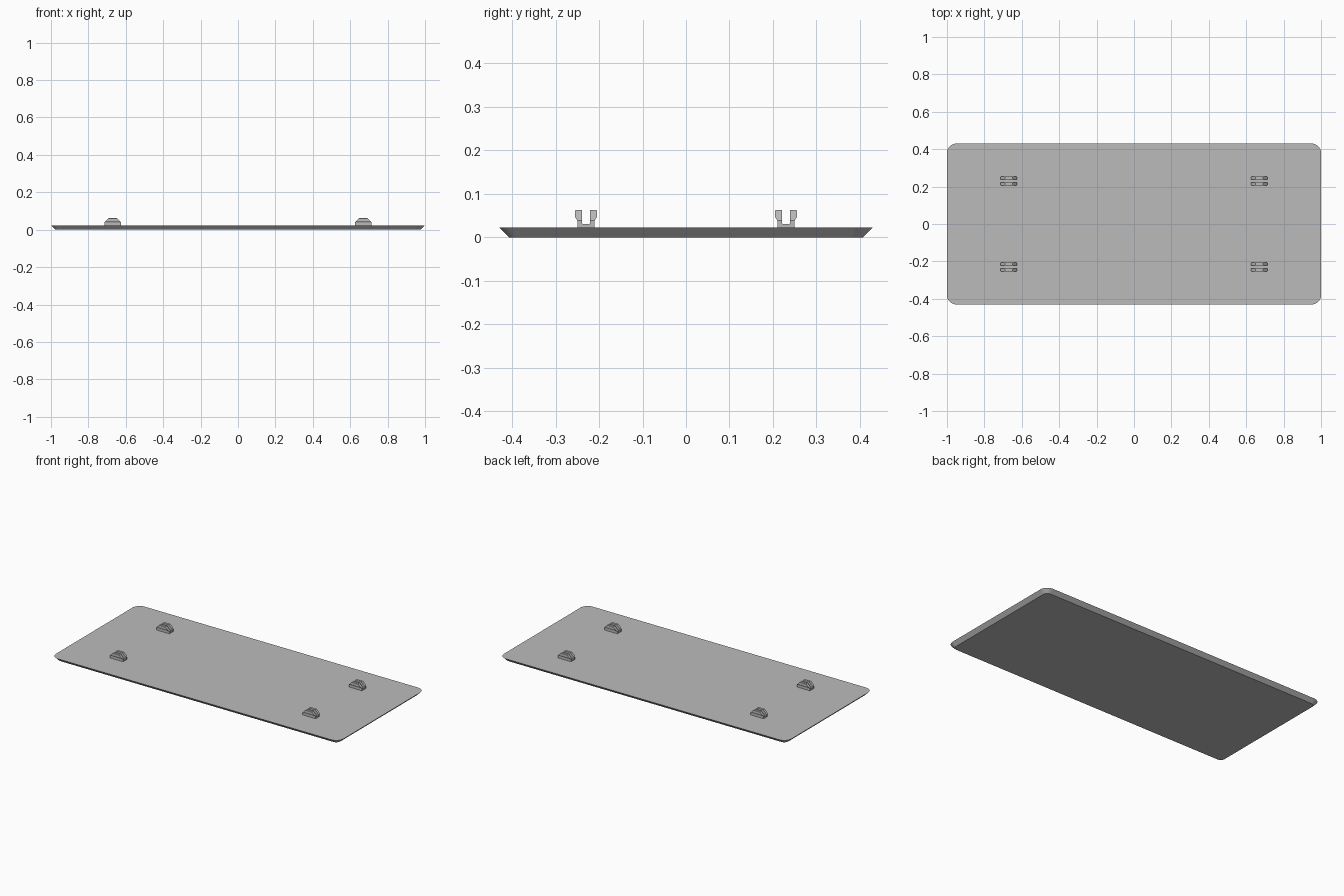
import bpy
import bmesh
from math import cos, sin, pi
from mathutils import Vector

if "Cube" in bpy.data.objects:
    bpy.data.objects.remove(bpy.data.objects["Cube"], do_unlink=True)


def make_material(name, value):
    mat = bpy.data.materials.new(name)
    mat.use_nodes = True
    color = (value, value, value, 1)
    mat.diffuse_color = color
    mat.node_tree.nodes["Principled BSDF"].inputs["Base Color"].default_value = color
    return mat


grey = make_material("plain grey", 0.5)


def finish(bm, name):
    bmesh.ops.recalc_face_normals(bm, faces=bm.faces)
    mesh = bpy.data.meshes.new(name)
    bm.to_mesh(mesh)
    bm.free()
    mesh.materials.append(grey)
    obj = bpy.data.objects.new(name, mesh)
    bpy.context.collection.objects.link(obj)
    return obj


def rounded_ring(bm, half_x, half_y, radius, z, steps=8):
    """Loop of vertices around a rounded rectangle."""
    ring = []
    for corner, (sx, sy) in enumerate([(1, 1), (-1, 1), (-1, -1), (1, -1)]):
        for i in range(steps + 1):
            a = (corner + i / steps) * pi / 2
            ring.append(bm.verts.new((sx * (half_x - radius) + radius * cos(a),
                                      sy * (half_y - radius) + radius * sin(a), z)))
    return ring


# Cover plate: chamfered underside, wider at the top
PLATE_TOP = 0.023
bm = bmesh.new()
low = rounded_ring(bm, 0.977, 0.407, 0.027, 0)
high = rounded_ring(bm, 1.0, 0.43, 0.05, PLATE_TOP)
bm.faces.new(low)
bm.faces.new(high)
for i in range(len(low)):
    j = (i + 1) % len(low)
    bm.faces.new((low[i], low[j], high[j], high[i]))
plate = finish(bm, "cover_plate")

# Half of the clip's U-shaped section with outward lips, as (y, z)
half_section = [(0.0195, PLATE_TOP), (0.0195, 0.038), (0.025, 0.046), (0.025, 0.061),
                (0.023, 0.063), (0.009, 0.063), (0.009, 0.032), (0.007, 0.03)]
section = half_section + [(-y, z) for y, z in reversed(half_section)]


def make_clip(name, cx, cy):
    bm = bmesh.new()
    face = bm.faces.new([bm.verts.new((-0.045, y, z)) for y, z in section])
    extruded = bmesh.ops.extrude_face_region(bm, geom=[face])["geom"]
    moved = [v for v in extruded if isinstance(v, bmesh.types.BMVert)]
    bmesh.ops.translate(bm, verts=moved, vec=(0.09, 0, 0))
    # Sloped ends
    for side in (-1, 1):
        bmesh.ops.bisect_plane(bm, geom=bm.verts[:] + bm.edges[:] + bm.faces[:],
                               plane_co=(side * 0.045, 0, 0.039),
                               plane_no=Vector((side, 0, 1)).normalized(),
                               clear_outer=True)
        bmesh.ops.holes_fill(bm, edges=[e for e in bm.edges if e.is_boundary], sides=0)
    finish(bm, name).location = (cx, cy, 0)


# Four clips
for x_name, sx in (("left", 1), ("right", -1)):
    for y_name, sy in (("front", -1), ("back", 1)):
        make_clip(f"{y_name}_{x_name}_clip", sx * 0.67, sy * 0.23)
